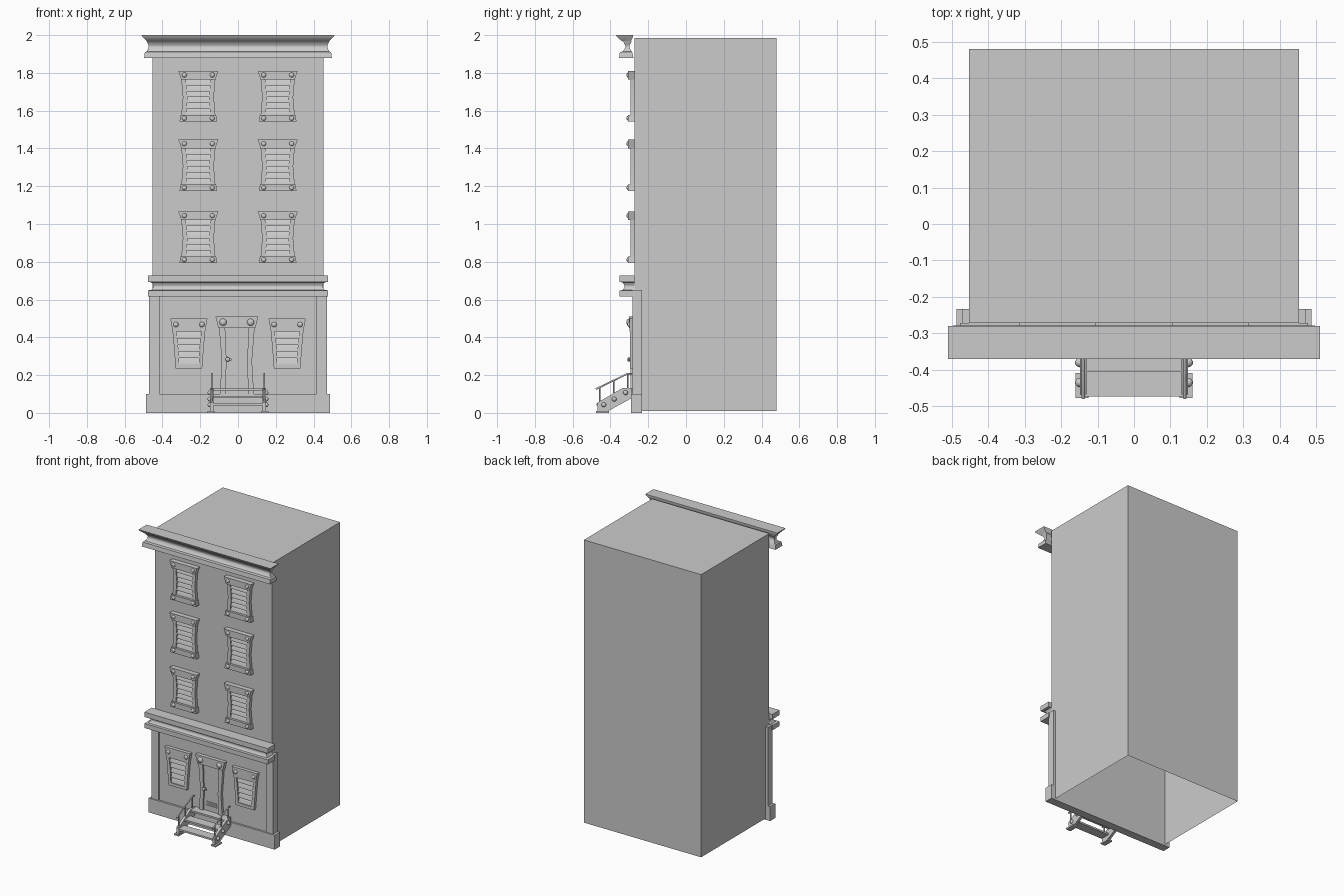
import bpy, bmesh, math
from mathutils import Matrix

cube = bpy.data.objects.get("Cube")
if cube:
    bpy.data.objects.remove(cube)

grey = bpy.data.materials.new("plain grey")
grey.use_nodes = True
COLOUR = (0.6, 0.6, 0.6, 1)
grey.diffuse_color = COLOUR
grey.node_tree.nodes["Principled BSDF"].inputs["Base Color"].default_value = COLOUR


def finish(bm, name):
    bmesh.ops.recalc_face_normals(bm, faces=bm.faces)
    mesh = bpy.data.meshes.new(name)
    bm.to_mesh(mesh)
    bm.free()
    mesh.materials.append(grey)
    ob = bpy.data.objects.new(name, mesh)
    bpy.context.collection.objects.link(ob)
    return ob


def loft(bm, rings, caps=True):
    """Join rings of points with quads and close both ends."""
    loops = [[bm.verts.new(p) for p in ring] for ring in rings]
    n = len(loops[0])
    for a, b in zip(loops, loops[1:]):
        for i in range(n):
            bm.faces.new((a[i], a[(i + 1) % n], b[(i + 1) % n], b[i]))
    if caps:
        bm.faces.new(loops[0])
        bm.faces.new(loops[-1])


def box(bm, x0, x1, y0, y1, z0, z1):
    loft(bm, [[(x0, y0, z), (x1, y0, z), (x1, y1, z), (x0, y1, z)] for z in (z0, z1)])


def front_prism(bm, outline, y0, y1):
    loft(bm, [[(x, y, z) for x, z in outline] for y in (y0, y1)])


def side_prism(bm, outline, x0, x1):
    loft(bm, [[(x, y, z) for y, z in outline] for x in (x0, x1)])


def dome(bm, x, y, z, r, flat=0.7):
    bmesh.ops.create_uvsphere(bm, u_segments=12, v_segments=8, radius=r,
        matrix=Matrix.Translation((x, y, z)) @ Matrix.Diagonal((1, flat, 1, 1)))


def moulding(name, steps):
    """Stack of rectangles: height, half width, front, back."""
    bm = bmesh.new()
    loft(bm, [[(-w, f, z), (w, f, z), (w, b, z), (-w, b, z)] for z, w, f, b in steps])
    return finish(bm, name)


WALL = -0.272

# Main block, open underneath
bm = bmesh.new()
box(bm, -0.453, 0.453, WALL, 0.48, 0.01, 1.985)
bm.faces.ensure_lookup_table()
bottom = [f for f in bm.faces if f.calc_center_median().z < 0.02]
bmesh.ops.delete(bm, geom=bottom, context='FACES')
finish(bm, "building_block")

# Ground floor surround
bm = bmesh.new()
box(bm, -0.487, 0.487, -0.29, -0.233, 0, 0.1)
finish(bm, "plinth")
for side, s in (("right", -1), ("left", 1)):
    bm = bmesh.new()
    box(bm, *sorted((s * 0.415, s * 0.47)), -0.284, -0.233, 0.1, 0.65)
    finish(bm, side + "_pilaster")
bm = bmesh.new()
box(bm, -0.415, 0.415, -0.276, -0.235, 0.1, 0.62)
finish(bm, "ground_floor_panel")

# Mouldings with hollow curves between their slabs
cove = [0.5 - 0.5 * math.cos(math.pi * i / 4) for i in range(1, 8)]
mid = [(0.616, 0.477, -0.352, WALL), (0.648, 0.477, -0.352, WALL)]
mid += [(0.65 + 0.041 * i / 6, 0.46 - 0.012 * c, -0.337 + 0.012 * c, WALL)
        for i, c in enumerate(cove)]
mid += [(0.693, 0.477, -0.352, WALL), (0.727, 0.477, -0.352, WALL)]
moulding("middle_moulding", mid)
top = [(1.88, 0.497, -0.354, -0.278), (1.91, 0.493, -0.35, -0.285)]
top += [(1.914 + 0.052 * i / 6, 0.485 - 0.012 * c, -0.336 + 0.016 * c, -0.286 - 0.014 * c)
        for i, c in enumerate(cove)]
top += [(1.97, 0.484, -0.342, -0.29), (1.994, 0.508, -0.368, -0.28),
        (2.0, 0.51, -0.37, -0.28)]
moulding("top_cornice", top)


def slats(bm, cx, z0, z1, w0, w1, count):
    """Sloping louvres whose lower edges stand out."""
    step = (z1 - z0) / count
    for i in range(count):
        z = z0 + i * step
        w = w0 + (w1 - w0) * (i + 0.5) / count
        side_prism(bm, [(WALL, z), (-0.29, z), (-0.29, z + 0.006), (-0.279, z + step),
                        (WALL, z + step)], cx - w, cx + w)


def jamb(bm, cx, s, outer, inner, z0, z1, depth):
    """Side post, narrowing to the waist; outer and inner go bottom, waist, top."""
    zs = (z0, (z0 + z1) / 2, z1)
    pts = [(cx + s * x, z) for x, z in zip(outer, zs)]
    pts += [(cx + s * x, z) for x, z in reversed(list(zip(inner, zs)))]
    front_prism(bm, pts, depth, WALL)


def bar(bm, cx, low, high, z0, z1, depth):
    front_prism(bm, [(cx - low, z0), (cx + low, z0), (cx + high, z1), (cx - high, z1)],
                depth, WALL)


def upper_window(name, cx, z0, z1):
    bm = bmesh.new()
    bar(bm, cx, 0.09, 0.106, z1 - 0.046, z1, -0.306)
    bar(bm, cx, 0.1, 0.094, z0, z0 + 0.036, -0.306)
    for s in (-1, 1):
        jamb(bm, cx, s, (0.09, 0.082, 0.09), (0.064, 0.057, 0.066),
             z0 + 0.036, z1 - 0.046, -0.294)
        dome(bm, cx + s * 0.074, -0.306, z1 - 0.022, 0.013)
        dome(bm, cx + s * 0.074, -0.306, z0 + 0.018, 0.013)
    slats(bm, cx, z0 + 0.036, z1 - 0.046, 0.064, 0.064, 6)
    finish(bm, name)


def lower_window(name, cx):
    bm = bmesh.new()
    bar(bm, cx, 0.086, 0.098, 0.43, 0.499, -0.3)
    bar(bm, cx, 0.07, 0.072, 0.235, 0.255, -0.296)
    for s in (-1, 1):
        jamb(bm, cx, s, (0.072, 0.078, 0.086), (0.052, 0.056, 0.066), 0.255, 0.43, -0.296)
        dome(bm, cx + s * 0.069, -0.3, 0.468, 0.014)
    slats(bm, cx, 0.255, 0.43, 0.054, 0.066, 5)
    finish(bm, name)


for side, s in (("right", -1), ("left", 1)):
    for floor, z0, z1 in (("second", 0.793, 1.066), ("third", 1.174, 1.447),
                          ("fourth", 1.542, 1.811)):
        upper_window(f"{floor}_floor_{side}_window", s * 0.21, z0, z1)
    lower_window(f"ground_floor_{side}_window", s * 0.26)

# Door with surround, knob and letter slots
DX = -0.006
bm = bmesh.new()
bar(bm, DX, 0.098, 0.113, 0.45, 0.51, -0.302)
for s in (-1, 1):
    jamb(bm, DX, s, (0.09, 0.08, 0.094), (0.06, 0.055, 0.062), 0.1, 0.45, -0.294)
    dome(bm, DX + s * 0.073, -0.302, 0.48, 0.019)
finish(bm, "door_surround")
bm = bmesh.new()
bar(bm, DX, 0.064, 0.064, 0.1, 0.45, -0.283)
for i in range(3):
    z = 0.164 + i * 0.013
    box(bm, DX - 0.04, DX + 0.04, -0.288, -0.283, z, z + 0.006)
finish(bm, "door")
bm = bmesh.new()
dome(bm, -0.055, -0.302, 0.283, 0.012)
box(bm, -0.06, -0.05, -0.3, -0.283, 0.278, 0.288)
box(bm, -0.055, -0.035, -0.304, -0.298, 0.278, 0.287)
finish(bm, "door_handle")

# Front steps
bm = bmesh.new()
for i in range(3):
    y, z = -0.473 + i * 0.067, 0.05 + i * 0.04
    box(bm, -0.135, 0.135, y, y + 0.067, z - 0.012, z)
finish(bm, "treads")


def rod(name, points):
    curve = bpy.data.curves.new(name, 'CURVE')
    curve.dimensions = '3D'
    curve.bevel_depth = 0.005
    curve.bevel_resolution = 1
    curve.use_fill_caps = True
    line = curve.splines.new('POLY')
    line.points.add(len(points) - 1)
    for p, co in zip(line.points, points):
        p.co = (*co, 1)
    curve.materials.append(grey)
    bpy.context.collection.objects.link(bpy.data.objects.new(name, curve))


for side, s in (("right", -1), ("left", 1)):
    x0, x1 = sorted((s * 0.13, s * 0.148))
    bm = bmesh.new()
    side_prism(bm, [(-0.468, 0.008), (-0.415, 0.008), (-0.288, 0.078), (-0.288, 0.132),
                    (-0.335, 0.132), (-0.468, 0.055)], x0, x1)
    box(bm, *sorted((s * 0.125, s * 0.161)), -0.477, -0.408, 0, 0.01)
    for y, z in ((-0.435, 0.043), (-0.38, 0.073), (-0.32, 0.107)):
        bmesh.ops.create_uvsphere(bm, u_segments=10, v_segments=6, radius=0.013,
            matrix=Matrix.Translation((s * 0.149, y, z)))
    finish(bm, side + "_stringer")
    x = s * 0.139
    rod(side + "_handrail", [(x, -0.478, 0.126), (x, -0.308, 0.208), (x, -0.286, 0.208)])
    for i, (y, z) in enumerate(((-0.457, 0.05), (-0.383, 0.09), (-0.308, 0.125))):
        rod(f"{side}_rail_post_{i + 1}", [(x, y, z), (x, y, 0.208 + (y + 0.308) * 0.48)])

# Smooth shading with crisp edges
for ob in bpy.context.scene.objects:
    if ob.type == 'MESH':
        ob.select_set(True)
        bpy.context.view_layer.objects.active = ob
bpy.ops.object.shade_smooth_by_angle(angle=math.radians(35))
